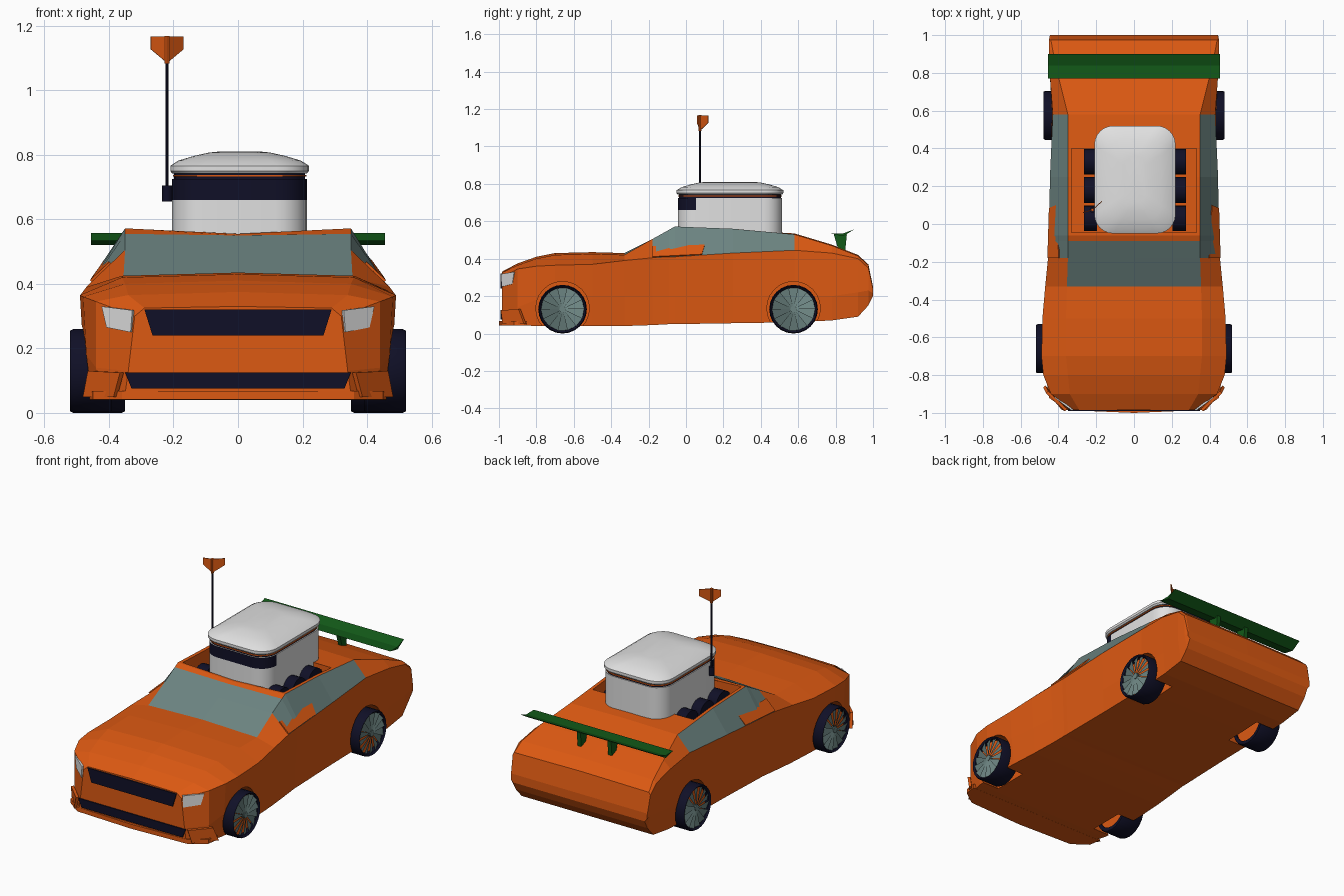
import bpy, bmesh, math
from mathutils import Vector, Matrix

old = bpy.data.objects.get("Cube")
if old:
    bpy.data.objects.remove(old)


def material(name, r, g, b):
    m = bpy.data.materials.new(name)
    m.use_nodes = True
    m.diffuse_color = (r, g, b, 1)
    m.node_tree.nodes["Principled BSDF"].inputs["Base Color"].default_value = (r, g, b, 1)
    return m


ORANGE = material("orange paint", .72, .1, .006)
GLASS = material("grey glass", .15, .23, .22)
DARK = material("dark navy", .005, .005, .02)
GREEN = material("green", .006, .1, .009)
WHITE = material("white", .75, .75, .75)


def finish(name, bm, *mats):
    bmesh.ops.recalc_face_normals(bm, faces=bm.faces)
    mesh = bpy.data.meshes.new(name)
    bm.to_mesh(mesh)
    bm.free()
    for m in mats:
        mesh.materials.append(m)
    ob = bpy.data.objects.new(name, mesh)
    bpy.context.collection.objects.link(ob)
    return ob


def smooth(ob, angle=35):
    bpy.ops.object.select_all(action='DESELECT')
    ob.select_set(True)
    bpy.context.view_layer.objects.active = ob
    bpy.ops.object.shade_smooth_by_angle(angle=math.radians(angle))


def loft(name, rings, rule, *mats):
    """Skin closed rings; rule(interval, segment, centre) gives the material index."""
    bm = bmesh.new()
    vs = [[bm.verts.new(p) for p in r] for r in rings]
    n = len(vs[0])
    for i in range(len(vs) - 1):
        for j in range(n):
            k = (j + 1) % n
            f = bm.faces.new((vs[i][j], vs[i][k], vs[i + 1][k], vs[i + 1][j]))
            f.material_index = rule(i, j, f.calc_center_median())
    bm.faces.new(vs[0])
    bm.faces.new(vs[-1])
    return finish(name, bm, *mats)


def prism(name, points, offset, mat):
    """Solid between points - offset and points + offset."""
    d = Vector(offset)
    rings = [[Vector(p) - d for p in points], [Vector(p) + d for p in points]]
    return loft(name, rings, lambda i, j, c: 0, mat)


def plate(name, points, mat, t=.004):
    p = [Vector(q) for q in points]
    return prism(name, p, (p[2] - p[0]).cross(p[3] - p[1]).normalized() * t, mat)


def flip(points, s):
    return [(x * s, y, z) for x, y, z in points]


def disc(name, centre, r, depth, mat, axis='X', sides=24):
    bm = bmesh.new()
    bmesh.ops.create_cone(bm, cap_ends=True, segments=sides, radius1=r, radius2=r, depth=depth)
    rot = Matrix.Rotation(math.pi / 2, 4, 'Y') if axis == 'X' else Matrix()
    bm.transform(Matrix.Translation(centre) @ rot)
    ob = finish(name, bm, mat)
    smooth(ob)
    return ob


# Car body: y, floor z, floor x, mid x/z, shoulder x/z, top edge x/z, centre z
sections = [
    (-.985, .06, .35, .34, .13, .32, .30, .29, .325, .33),
    (-.90, .045, .43, .44, .14, .44, .345, .34, .365, .375),
    (-.80, .04, .455, .47, .18, .48, .36, .35, .40, .41),
    (-.70, .04, .465, .48, .20, .49, .365, .36, .42, .43),
    (-.50, .04, .46, .475, .20, .485, .37, .36, .425, .435),
    (-.33, .04, .45, .46, .20, .47, .39, .355, .42, .43),
    (-.18, .045, .44, .445, .20, .455, .405, .35, .505, .505),
    (-.09, .05, .435, .44, .20, .45, .41, .35, .555, .55),
    (-.06, .05, .435, .44, .20, .45, .41, .35, .572, .555),
    (.25, .055, .43, .435, .20, .445, .43, .35, .56, .555),
    (.58, .06, .43, .435, .20, .43, .445, .35, .53, .535),
    (.78, .07, .43, .44, .20, .445, .43, .40, .47, .475),
    (.92, .09, .43, .45, .22, .45, .40, .43, .415, .42),
    (.975, .15, .43, .45, .23, .45, .35, .44, .365, .37),
    (1.0, .20, .43, .445, .215, .445, .235, .44, .25, .25),
]
rings = []
for y, zb, xb, xm, zm, xs, zs, xt, zt, zc in sections:
    side = [(xb, y, zb), (xm, y, zm), (xs, y, zs), (xt, y, zt)]
    rings.append([(0, y, zb)] + side + [(0, y, zc)] + flip(side[::-1], -1))


def body_rule(i, j, c):
    windscreen = j in (4, 5) and -.33 < c.y < -.09
    side_window = j in (3, 6) and -.18 < c.y < .58
    return 1 if windscreen or side_window else 0


body = loft("car_body", rings, body_rule, ORANGE, GLASS)


def cut(tool):
    tool.hide_render = True
    tool.hide_set(True)
    mod = body.modifiers.new(tool.name, 'BOOLEAN')
    mod.operation = 'DIFFERENCE'
    mod.solver = 'EXACT'
    mod.object = tool


# Open roof
opening = [(-.33, -.045, .7), (.33, -.045, .7), (.33, .40, .7), (-.33, .40, .7)]
cut(prism("roof_opening_cutter", opening, (0, 0, .28), ORANGE))

# Wheels with arches and tilted blade rims
R = .13
for s, side in ((1, "left"), (-1, "right")):
    for end, y, outer in (("front", -.66, .52), ("rear", .575, .48)):
        name = f"{end}_{side}"
        cut(disc(name + "_arch_cutter", (s * (outer - .02), y, R + .005), .143, .3, ORANGE))
        x = outer - .065
        bm = bmesh.new()
        n = 24
        loop = [(.115, .055), (.125, .065), (R, .055), (R, -.055), (.125, -.065), (.105, -.065)]
        v = [[bm.verts.new((s * (x + w), y + r * math.cos(math.tau * k / n),
                            R + r * math.sin(math.tau * k / n))) for r, w in loop] for k in range(n)]
        for k in range(n):
            for j in range(len(loop)):
                m = (j + 1) % len(loop)
                bm.faces.new((v[k][j], v[k][m], v[(k + 1) % n][m], v[(k + 1) % n][j]))
        smooth(finish(name + "_tyre", bm, DARK))
        disc(name + "_inner_rim", (s * (x - .01), y, R), .115, .09, ORANGE)
        bm = bmesh.new()
        blades = 14
        for k in range(blades):
            a, b = math.tau * k / blades, math.tau * (k + 1) / blades
            bm.faces.new([bm.verts.new((s * (x + w), y + r * math.cos(t), R + r * math.sin(t)))
                          for r, t, w in ((.012, a, .058), (.116, a, .06), (.116, b, .045), (.012, b, .05))])
        finish(name + "_rim_blades", bm, GLASS)
        disc(name + "_hub", (s * (x + .05), y, R), .018, .02, GLASS, sides=12)

# Front face
grille = [(-.29, -.987, .32), (.29, -.987, .32), (.265, -.987, .24), (-.265, -.987, .24)]
plate("grille", grille, DARK)
intake = [(-.35, -.987, .125), (.35, -.987, .125), (.33, -.987, .075), (-.33, -.987, .075)]
plate("lower_intake", intake, DARK)
lip = [(-.46, -.85), (-.45, -.92), (-.36, -.985), (0, -1), (.36, -.985), (.45, -.92), (.46, -.85)]
prism("front_lip", [(x, y, .055) for x, y in lip], (0, 0, .013), ORANGE)
for s, side in ((1, "left"), (-1, "right")):
    lamp = [(.325, -.985, .318), (.42, -.915, .33), (.405, -.925, .265), (.33, -.983, .25)]
    plate(side + "_headlight", flip(lamp, s), WHITE, .0049)
    fin = [(.36, -.985, .125), (.46, -.89, .13), (.475, -.86, .05), (.38, -.975, .05)]
    plate(side + "_bumper_fin", flip(fin, s), ORANGE, .008)
    panel = [(.455, -.18, .408), (.447, .085, .421), (.41, .10, .472), (.395, -.18, .465)]
    plate(side + "_window_panel", flip(panel, s), ORANGE, .0049)

# Rear wing on two struts
wing = [(.77, .535), (.84, .52), (.90, .557), (.84, .535)]
prism("rear_wing", [(0, y, z) for y, z in wing], (.455, 0, 0), GREEN)
strut = [(.79, .53), (.86, .53), (.85, .43), (.82, .43)]
for s, side in ((1, "left"), (-1, "right")):
    prism(side + "_wing_strut", [(s * .1, y, z) for y, z in strut], (.012, 0, 0), GREEN)


# Robot riding in the open roof
def rounded(z, inset, r=.1, steps=6):
    hx, hy = .215 - inset, .285 - inset
    r = max(r - inset * .3, .03)
    pts = []
    for q, (sx, sy) in enumerate(((1, 1), (-1, 1), (-1, -1), (1, -1))):
        for k in range(steps + 1):
            a = math.pi / 2 * (q + k / steps)
            pts.append((.005 + sx * (hx - r) + r * math.cos(a),
                        .235 + sy * (hy - r) + r * math.sin(a), z))
    return pts


def stack(name, levels, mats, rule=lambda i, j, c: 0):
    smooth(loft(name, [rounded(z, inset) for z, inset in levels], rule, *mats), 30)


stack("robot_body", [(.43, .03), (.47, .006), (.66, .006), (.725, .006)], (WHITE, DARK),
      lambda i, j, c: 1 if i == 2 and c.y < .06 else 0)
stack("robot_groove", [(.72, .012), (.75, .012)], (DARK,))
stack("robot_trim", [(.733, .008), (.738, .008)], (ORANGE,))
stack("robot_lid", [(.742, .006), (.75, 0), (.766, 0), (.782, .025), (.797, .075), (.807, .12), (.811, .16)],
      (WHITE,))
for s, side in ((1, "left"), (-1, "right")):
    for k in range(3):
        disc(f"robot_{side}_wheel_{k + 1}", (.005 + s * .235, .03 + .15 * k, .485), .068, .07, DARK, sides=20)

# Antenna with a folded flag
disc("antenna_base", (-.22, .075, .68), .015, .05, DARK, 'Z', 12)
disc("antenna_rod", (-.22, .075, .90), .005, .44, DARK, 'Z', 8)
disc("flag_sleeve", (-.22, .075, 1.125), .008, .085, ORANGE, 'Z', 8)
for side, x, y in (("left", -.17, .12), ("right", -.27, .06)):
    flag = [(-.22, .075, 1.085), (x, y, 1.127), (x, y, 1.166), (-.22, .075, 1.166)]
    plate(side + "_flag", flag, ORANGE, .002)
